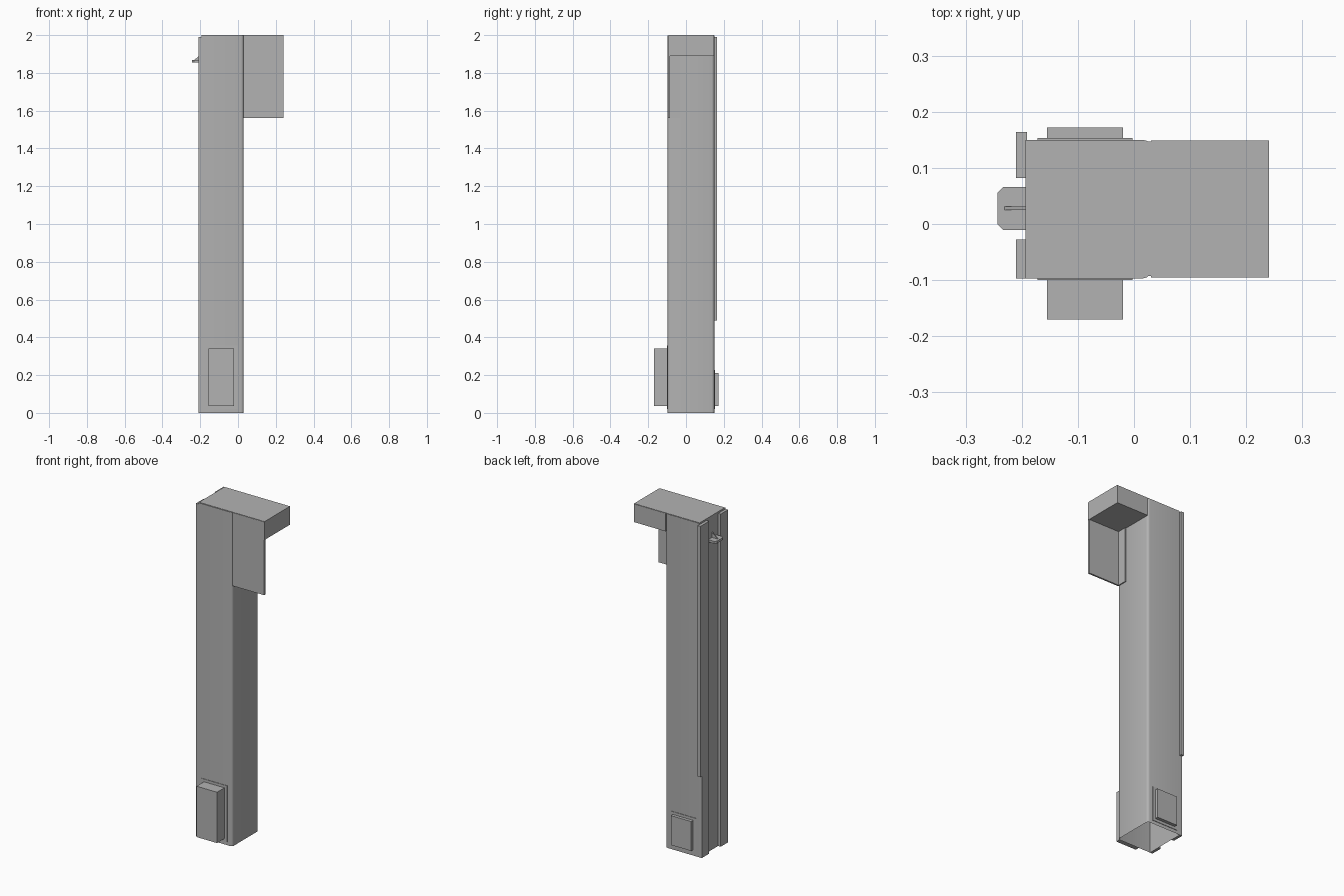
import bpy
import bmesh

if "Cube" in bpy.data.objects:
    bpy.data.objects.remove(bpy.data.objects["Cube"])

grey = bpy.data.materials.new("plain_grey")
grey.use_nodes = True
COLOUR = (0.45, 0.45, 0.45, 1)
grey.diffuse_color = COLOUR
grey.node_tree.nodes["Principled BSDF"].inputs["Base Color"].default_value = COLOUR


def finish(name, bm):
    bmesh.ops.recalc_face_normals(bm, faces=bm.faces)
    mesh = bpy.data.meshes.new(name)
    bm.to_mesh(mesh)
    bm.free()
    mesh.materials.append(grey)
    obj = bpy.data.objects.new(name, mesh)
    bpy.context.collection.objects.link(obj)
    return obj


def prism(name, points, start, end, axis="z"):
    """Extrude a flat outline along z, or an x-z outline along y."""
    bm = bmesh.new()

    def place(p, t):
        return (p[0], p[1], t) if axis == "z" else (p[0], t, p[1])

    low = [bm.verts.new(place(p, start)) for p in points]
    high = [bm.verts.new(place(p, end)) for p in points]
    bm.faces.new(low)
    bm.faces.new(high)
    for i in range(len(points)):
        j = (i + 1) % len(points)
        bm.faces.new((low[i], low[j], high[j], high[i]))
    return finish(name, bm)


def box(name, x, y, z):
    return prism(name, [(x[0], y[0]), (x[1], y[0]), (x[1], y[1]), (x[0], y[1])], *z)


# Hollow column, open underneath, with rounded edges on the arm side
FRONT, BACK, SIDE = -0.097, 0.15, 0.03
column = box("column", (-0.193, SIDE), (FRONT, BACK), (0, 1.998))
bm = bmesh.new()
bm.from_mesh(column.data)
edges = [e for e in bm.edges if all(v.co.x > 0 for v in e.verts)
         and abs(e.verts[0].co.z - e.verts[1].co.z) > 1]
bmesh.ops.bevel(bm, geom=edges, offset=0.014, segments=3, profile=0.5, affect="EDGES")
bottom = [f for f in bm.faces if all(v.co.z < 0.001 for v in f.verts)]
bmesh.ops.delete(bm, geom=bottom, context="FACES")
bm.to_mesh(column.data)
bm.free()
bpy.context.view_layer.objects.active = column
column.select_set(True)
bpy.ops.object.shade_smooth_by_angle(angle=0.7)
column.select_set(False)

# Overhanging arm and top cover
box("overhead_arm", (SIDE, 0.241), (-0.095, 0.149), (1.89, 1.998))
box("top_cover", (-0.193, 0.241), (-0.093, 0.147), (1.997, 2.0))

# Hanging panel with the flange that fixes it to the column
box("hanging_panel", (SIDE, 0.24), (-0.095, -0.085), (1.56, 1.89))
box("panel_flange", (SIDE, 0.036), (-0.09, -0.03), (1.56, 1.89))

# Pair of vertical rails and the strip behind the rear one
box("front_rail", (-0.21, -0.193), (FRONT, -0.028), (0, 1.99))
box("rear_rail", (-0.21, -0.193), (0.082, BACK), (0, 1.99))
box("rear_edge_strip", (-0.21, -0.191), (BACK, 0.164), (0.49, 1.99))

# Small chamfered shelf bracket with a thin rib
prism("bracket_shelf", [(-0.193, -0.011), (-0.233, -0.011), (-0.243, -0.001),
                        (-0.243, 0.056), (-0.233, 0.066), (-0.193, 0.066)], 1.855, 1.869)
prism("bracket_rib", [(-0.193, 1.869), (-0.231, 1.869), (-0.193, 1.9)],
      0.025, 0.031, "y")

# Boxes near the base, each on a thin mounting plate
for side, outer, wall, plate, top in (("front", -0.17, FRONT, -0.1, 0.34),
                                      ("rear", 0.172, BACK, 0.153, 0.212)):
    box(side + "_box", (-0.155, -0.02), sorted((outer, wall)), (0.036, top))
    box(side + "_mounting_plate", (-0.172, -0.003), sorted((plate, wall)),
        (0.02, top + 0.016))
